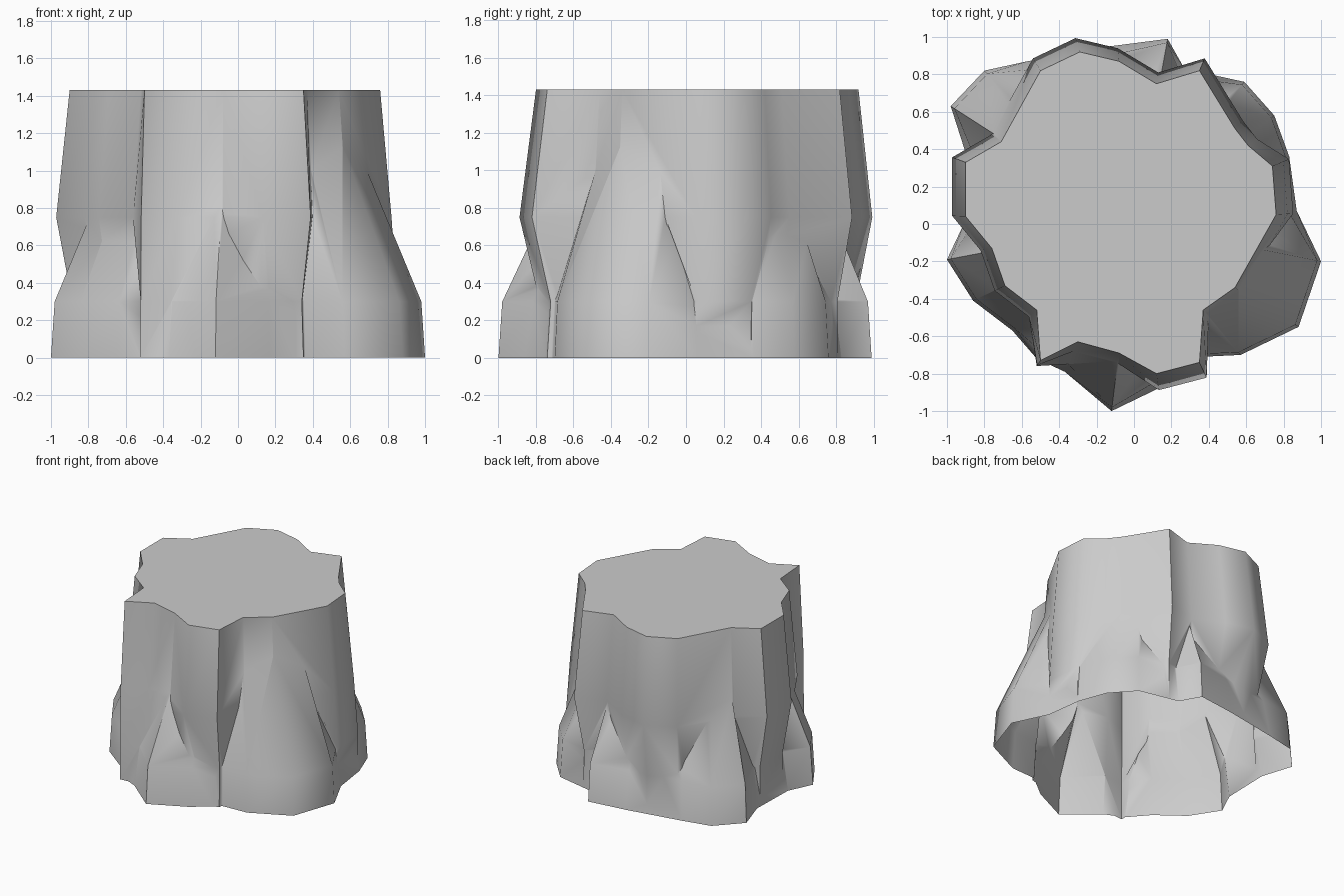
import bpy, bmesh, math

if "Cube" in bpy.data.objects:
    bpy.data.objects.remove(bpy.data.objects["Cube"])

# Trunk outline at the cut top, counter-clockwise
TRUNK = [(.76, .05), (.74, .31), (.61, .42), (.54, .51), (.35, .82), (.12, .75),
         (-.08, .87), (-.29, .92), (-.50, .82), (-.71, .44), (-.90, .33),
         (-.90, .04), (-.76, -.13), (-.69, -.33), (-.52, -.46), (-.50, -.73),
         (-.30, -.63), (-.08, -.69), (.12, -.80), (.35, -.74), (.37, -.46), (.54, -.34)]

# Outline of the flared roots on the ground, counter-clockwise
ROOTS = [(1.0, -.20), (.87, .07), (.83, .36), (.75, .58), (.59, .76), (.27, .83),
         (.18, .99), (-.13, .95), (-.57, .87), (-.80, .82), (-.98, .63), (-.90, .38),
         (-.91, 0), (-1.0, -.19), (-.86, -.41), (-.65, -.57), (-.52, -.72),
         (-.37, -.79), (-.12, -1.0), (.17, -.86), (.36, -.71), (.57, -.70), (.88, -.55)]
# Outline points between roots, which sink into the trunk quickly
VALLEYS = {1, 5, 7, 8, 11, 12, 16, 17, 19}


def loft(name, outline, rings, scale_at):
    """Closed solid through scaled copies of an outline at the given heights."""
    n, verts = len(outline), []
    for r, z in enumerate(rings):
        for i, (x, y) in enumerate(outline):
            s = scale_at(r, i, x, y)
            verts.append((x * s, y * s, z))
    faces = []
    for r in range(len(rings) - 1):
        for i in range(n):
            j = (i + 1) % n
            faces.append((r * n + i, r * n + j, (r + 1) * n + j, (r + 1) * n + i))
    last = (len(rings) - 1) * n
    faces += [tuple(range(last, last + n)), tuple(reversed(range(n)))]
    mesh = bpy.data.meshes.new(name)
    mesh.from_pydata(verts, [], faces)
    obj = bpy.data.objects.new(name, mesh)
    bpy.context.collection.objects.link(obj)
    return obj


def trunk_scale(r, i, x, y):
    s = (.99, .985, 1.08, 1)[r]
    if (x, y) == (-.50, -.73):      # the narrow ridge stays upright
        return (1.04, 1.04, 1.035, 1)[r]
    if x > .7 and r < 2:            # the right side runs straight to the ground
        return 1.12
    if (x, y) == (-.30, -.63) and r < 2:
        return 1.19
    if (x, y) in ((.12, -.80), (.35, -.74)):
        return (1.0, .975, 1.11, 1)[r]
    return s


def root_scale(r, i, x, y):
    if i in VALLEYS:
        return (1, .95, .42)[r]
    if i == 18:                     # short front spike
        return (1, .98, .51)[r]
    if i in (9, 10):                # blunt back left root
        return (1, .98, .61)[r]
    return (1, .98, .565)[r]


# Fluted trunk with a flat cut top
trunk = loft("tree_stump", TRUNK, (0, .3, .75, 1.43), trunk_scale)

# Root flare leaning into the trunk, merged into one skin
roots = loft("root_flare", ROOTS, (0, .3, 1.3), root_scale)
mod = trunk.modifiers.new("merge_roots", 'BOOLEAN')
mod.operation, mod.solver, mod.object = 'UNION', 'EXACT', roots
bpy.context.view_layer.update()
skin = bpy.data.meshes.new_from_object(
    trunk.evaluated_get(bpy.context.evaluated_depsgraph_get()))
trunk.modifiers.clear()
trunk.data = skin
bpy.data.objects.remove(roots)

# Open underside and smooth bark with sharp creases
bm = bmesh.new()
bm.from_mesh(skin)
under = [f for f in bm.faces if all(v.co.z < .001 for v in f.verts)]
bmesh.ops.delete(bm, geom=under, context='FACES')
bm.to_mesh(skin)
bm.free()
skin.shade_smooth()
skin.set_sharp_from_angle(angle=math.radians(55))
